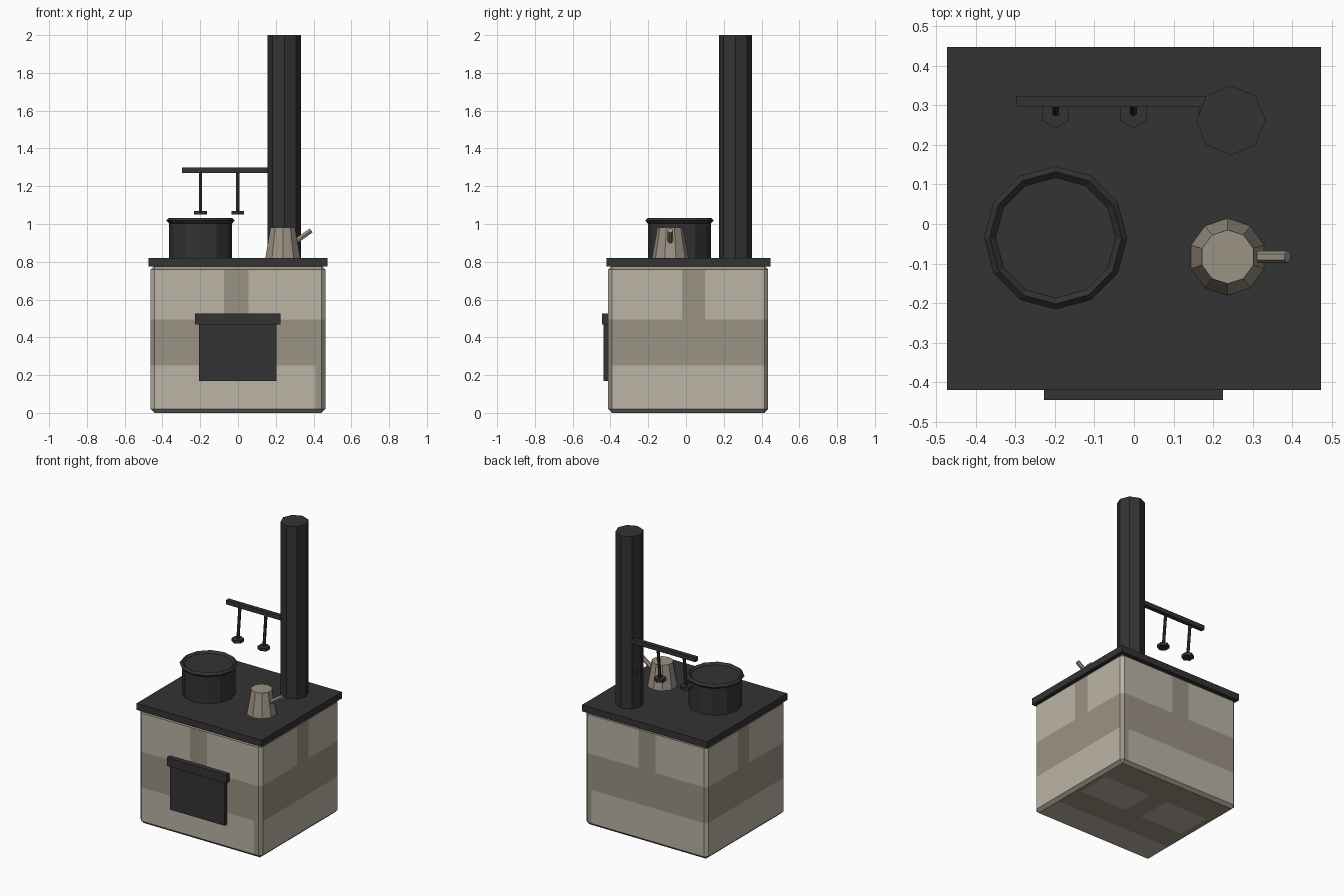
import bpy, bmesh, math
from mathutils import Vector

if "Cube" in bpy.data.objects:
    bpy.data.objects.remove(bpy.data.objects["Cube"])


def material(name, rgb):
    m = bpy.data.materials.new(name)
    m.diffuse_color = (*rgb, 1)
    m.use_nodes = True
    m.node_tree.nodes["Principled BSDF"].inputs["Base Color"].default_value = m.diffuse_color
    return m


IRON = material("dark iron", (0.033, 0.033, 0.033))
STONE = material("light stone", (0.497, 0.456, 0.381))
MORTAR = material("brown mortar", (0.328, 0.287, 0.227))


def finish(name, bm, *mats):
    bmesh.ops.recalc_face_normals(bm, faces=bm.faces)
    me = bpy.data.meshes.new(name)
    bm.to_mesh(me)
    bm.free()
    for m in mats:
        me.materials.append(m)
    ob = bpy.data.objects.new(name, me)
    bpy.context.collection.objects.link(ob)
    return ob


def box_bm(x, y, z):
    bm = bmesh.new()
    bmesh.ops.create_cube(bm, size=1)
    for v in bm.verts:
        v.co = Vector([(r[0] + r[1]) / 2 + c * (r[1] - r[0]) for c, r in zip(v.co, (x, y, z))])
    return bm


def box(name, x, y, z, mat):
    return finish(name, box_bm(x, y, z), mat)


def turned(name, profile, n, centre, mat, closed=False, axis=(0, 0, 1)):
    """Faceted turned shape from (radius, height) points, along an axis."""
    bm = bmesh.new()
    q = Vector((0, 0, 1)).rotation_difference(Vector(axis))
    rings = []
    for r, h in profile:
        pts = [Vector((r * math.sin(math.tau * i / n), r * math.cos(math.tau * i / n), h)) for i in range(n)]
        rings.append([bm.verts.new(q @ p + Vector(centre)) for p in pts])
    pairs = list(zip(rings, rings[1:]))
    if closed:
        pairs.append((rings[-1], rings[0]))
    else:
        bm.faces.new(rings[0])
        bm.faces.new(rings[-1])
    for a, b in pairs:
        for i in range(n):
            j = (i + 1) % n
            bm.faces.new((a[i], a[j], b[j], b[i]))
    return finish(name, bm, mat)


def rod(name, a, b, r, mat):
    d = Vector(b) - Vector(a)
    return turned(name, [(r, 0), (r, d.length)], 6, a, mat, axis=d)


# Masonry body: chamfered block, cut along the courses and coloured by rule
bm = box_bm((-0.462, 0.462), (-0.412, 0.435), (0, 0.78))
bmesh.ops.bevel(bm, geom=bm.edges[:], offset=0.02, segments=1, affect='EDGES')
cuts = [(2, c) for c in (0.25, 0.495, 0.757)]
cuts += [(0, c) for c in (-0.40, -0.075, 0.055, 0.41)]
cuts += [(1, c) for c in (-0.20, -0.02, 0.10, 0.22)]
for ax, c in cuts:
    p = Vector((0, 0, 0))
    n = Vector((0, 0, 0))
    p[ax], n[ax] = c, 1
    bmesh.ops.bisect_plane(bm, geom=bm.verts[:] + bm.edges[:] + bm.faces[:], plane_co=p, plane_no=n)
bm.normal_update()
for f in bm.faces:
    x, y, z = f.calc_center_median()
    if z < 0.001:      # underside courses
        light = y < -0.20 or (-0.02 < y < 0.22 and (-0.40 < x < -0.075 or 0.055 < x < 0.41))
    else:              # wall courses with one upright joint per wall
        light = 0.02 < z < 0.25 or 0.495 < z < 0.757
        if z > 0.495:
            if abs(f.normal.y) > 0.9 and -0.075 < x < 0.055:
                light = False
            if abs(f.normal.x) > 0.9 and -0.02 < y < 0.10:
                light = False
        elif abs(f.normal.y) > 0.6 and x > 0.41:
            light = False
    f.material_index = 0 if light else 1
finish("masonry_body", bm, STONE, MORTAR)

# Hot plate, oven door and lintel
box("hot_plate", (-0.473, 0.473), (-0.42, 0.447), (0.775, 0.82), IRON)
box("oven_door", (-0.207, 0.205), (-0.437, -0.40), (0.17, 0.48), IRON)
box("door_lintel", (-0.227, 0.225), (-0.445, -0.40), (0.467, 0.525), IRON)

# Flue pipe
turned("flue_pipe", [(0.088, 0.81), (0.088, 2.0)], 8, (0.245, 0.262, 0), IRON)

# Cooking pot with a diamond-section rim
pot = (-0.198, -0.035, 0)
turned("pot", [(0.167, 0.815), (0.167, 1.018)], 12, pot, IRON)
turned("pot_rim", [(0.181, 1.018), (0.167, 1.033), (0.152, 1.018), (0.167, 1.003)], 12, pot, IRON, True)

# Kettle and spout
turned("kettle", [(0.098, 0.815), (0.068, 0.982)], 10, (0.237, -0.083, 0), MORTAR)
rod("kettle_spout", (0.28, -0.083, 0.89), (0.388, -0.083, 0.966), 0.015, MORTAR)

# Utensil rail with three hanging ladles
box("utensil_rail", (-0.297, 0.29), (0.296, 0.324), (1.27, 1.30), IRON)
for i in range(3):
    x = -0.198 + 0.197 * i
    rod(f"ladle_handle_{i}", (x, 0.282, 1.06), (x, 0.304, 1.28), 0.010, IRON)
    turned(f"ladle_bowl_{i}", [(0.039, 1.05), (0.039, 1.07)], 6, (x, 0.281, 0), IRON)
